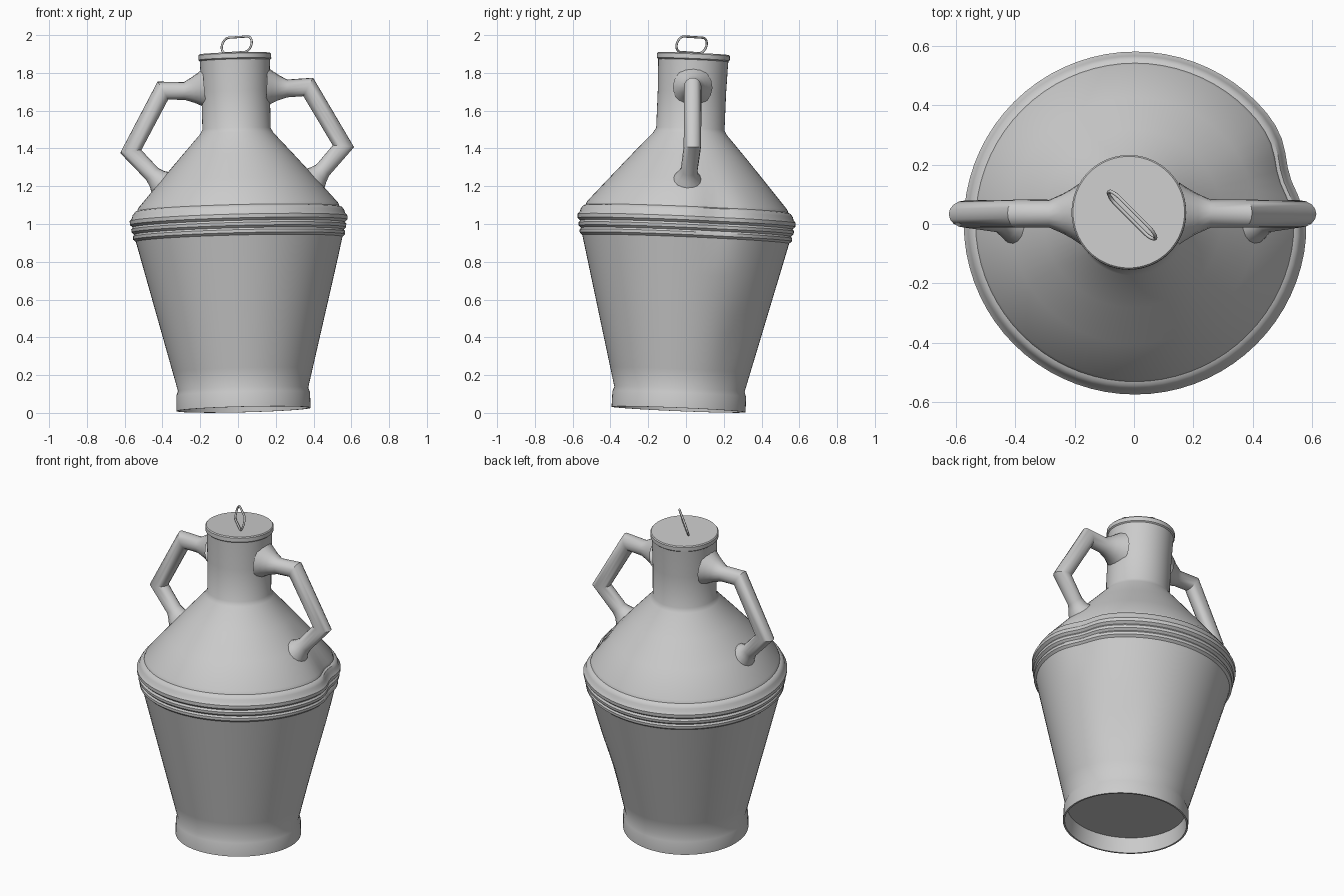
import bpy, bmesh, math
from mathutils import Vector, Matrix

if "Cube" in bpy.data.objects:
    bpy.data.objects.remove(bpy.data.objects["Cube"])

# The whole jug leans slightly off vertical
AXIS = Vector((-0.025, 0.042, 1)).normalized()
LEAN = Matrix.Translation((0.03, -0.04, 0)) @ \
    Vector((0, 0, 1)).rotation_difference(AXIS).to_matrix().to_4x4()


def make_object(name, bm, angle=35):
    bmesh.ops.recalc_face_normals(bm, faces=bm.faces)
    bm.transform(LEAN)
    mesh = bpy.data.meshes.new(name)
    bm.to_mesh(mesh)
    bm.free()
    obj = bpy.data.objects.new(name, mesh)
    bpy.context.collection.objects.link(obj)
    bpy.ops.object.select_all(action='DESELECT')
    obj.select_set(True)
    bpy.context.view_layer.objects.active = obj
    bpy.ops.object.shade_smooth_by_angle(angle=math.radians(angle))
    return obj


def skin(bm, rings, closed=False):
    """Join successive vertex rings with quads."""
    n = len(rings[0])
    pairs = list(zip(rings, rings[1:])) + ([(rings[-1], rings[0])] if closed else [])
    for a, b in pairs:
        for i in range(n):
            j = (i + 1) % n
            bm.faces.new((a[i], a[j], b[j], b[i]))


def lathe(name, profile, dents=(), segs=72):
    bm = bmesh.new()
    rings = []
    for r, z in profile:
        ring = []
        for i in range(segs):
            a = 2 * math.pi * i / segs
            rr = r
            for da, dz, wa, wz, depth in dents:
                d = math.degrees(a) - da
                d = (d + 180) % 360 - 180
                rr -= depth * math.exp(-(d / wa) ** 2 - ((z - dz) / wz) ** 2)
            ring.append(bm.verts.new((rr * math.cos(a), rr * math.sin(a), z)))
        rings.append(ring)
    skin(bm, rings)
    bm.faces.new(rings[0])
    bm.faces.new(rings[-1])
    return make_object(name, bm)


def sweep(bm, path, side, sides=16, closed=False):
    """Tube along a planar path of (point, radius) with mitred corners."""
    pts = [Vector(p) for p, _ in path]
    n = len(pts)
    rings = []
    for k, (p, (_, r)) in enumerate(zip(pts, path)):
        d_in = (p - pts[k - 1]).normalized() if k or closed else None
        d_out = (pts[(k + 1) % n] - p).normalized() if k < n - 1 or closed else None
        d_in, d_out = d_in or d_out, d_out or d_in
        t = (d_in + d_out).normalized()
        across = side.cross(t) / max(t.dot(d_in), 0.5)
        rings.append([bm.verts.new(p + r * (math.cos(a) * side + math.sin(a) * across))
                      for a in (2 * math.pi * i / sides for i in range(sides))])
    skin(bm, rings, closed)


# Body: recessed base, foot band, tapered wall, beads, conical shoulder, neck
cone = [(0.345 + (0.548 - 0.345) * t / 8, 0.125 + (0.92 - 0.125) * t / 8) for t in range(9)]
beads = [(0.562, 0.932), (0.563, 0.948), (0.556, 0.958), (0.569, 0.97), (0.571, 0.986),
         (0.563, 0.997), (0.577, 1.01), (0.578, 1.03), (0.566, 1.045), (0.562, 1.06),
         (0.55, 1.077), (0.537, 1.082), (0.53, 1.1)]
lathe("jug_body",
      [(0.335, 0.11), (0.345, 0.018), (0.355, 0.018), (0.354, 0.1)] + cone + beads +
      [(0.415, 1.232), (0.30, 1.363), (0.195, 1.48), (0.181, 1.505), (0.181, 1.7),
       (0.185, 1.85), (0.187, 1.885)],
      dents=[(17, 1.03, 11, 0.15, 0.034), (45, 0.4, 16, 0.2, 0.012)])

# Lid with a small overhanging edge
lathe("lid", [(0.186, 1.868), (0.193, 1.874), (0.193, 1.898), (0.188, 1.904)])

# Two angular handles with flared ends
handle = [(0.165, 1.722, 0.105), (0.195, 1.72, 0.085), (0.225, 1.717, 0.068),
          (0.272, 1.713, 0.047), (0.385, 1.718, 0.047), (0.563, 1.4, 0.046),
          (0.452, 1.277, 0.045), (0.428, 1.252, 0.056), (0.385, 1.21, 0.09)]
offset_y = {5: 0.015, 7: -0.005, 8: -0.005}
for label, sx in (("right", 1), ("left", -1)):
    bm = bmesh.new()
    sweep(bm, [((sx * x, offset_y.get(i, 0.003), z), r)
               for i, (x, z, r) in enumerate(handle)], Vector((0, 1, 0)))
    make_object(label + "_handle", bm)

# Wire pull loop standing diagonally on the lid
along = Vector((1, -1, 0)).normalized()
up = Vector((0.2, 0.2, 1)).normalized()
centre = Vector((0.012, -0.012, 1.95))
loop = []
for i in range(32):
    a = 2 * math.pi * (i + 0.5) / 32
    shift = 0.068 if math.cos(a) > 0 else -0.068
    loop.append((centre + along * (shift + 0.043 * math.cos(a)) + up * 0.043 * math.sin(a), 0.006))
bm = bmesh.new()
sweep(bm, loop, along.cross(up).normalized(), sides=8, closed=True)
make_object("lid_pull_loop", bm, 60)
